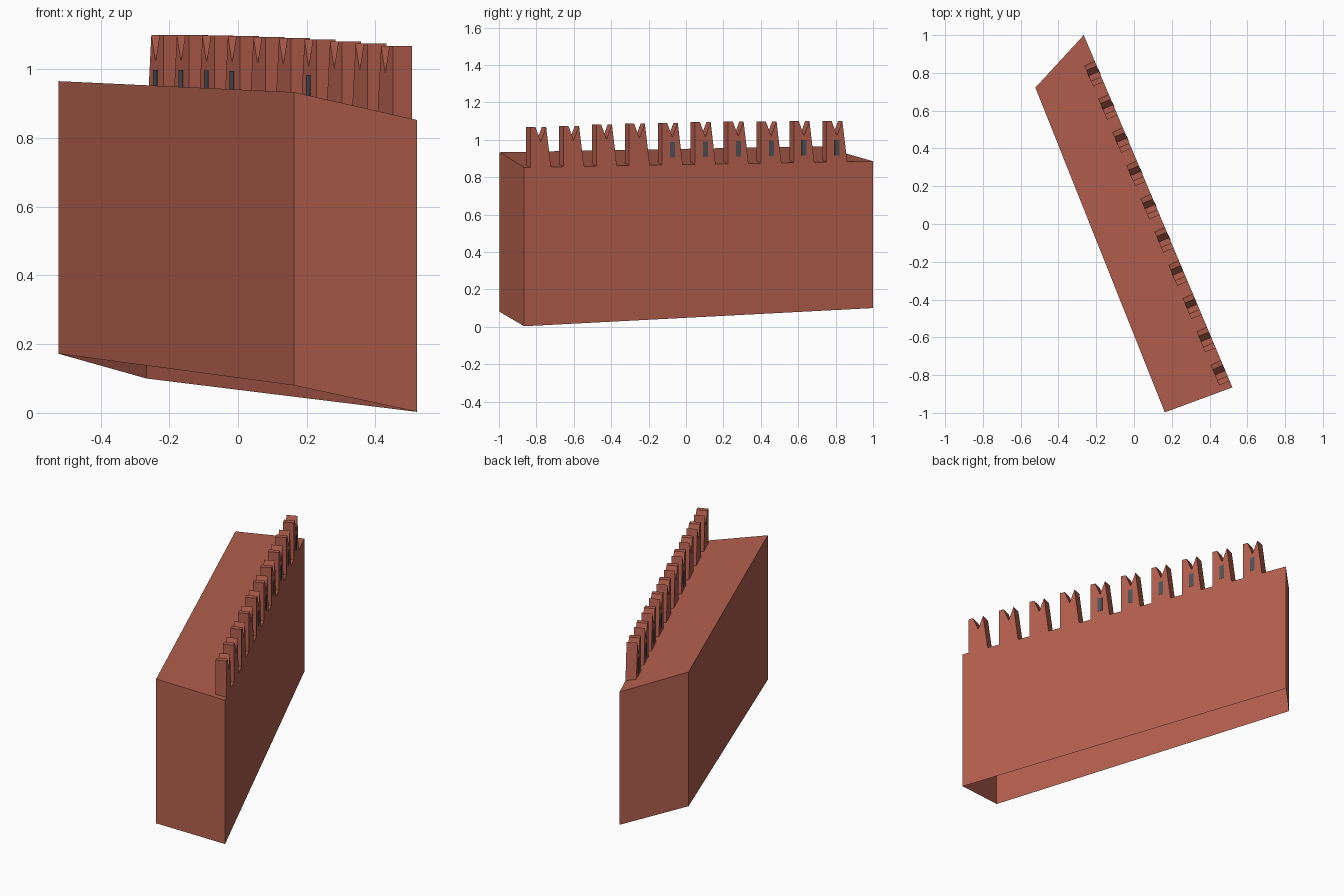
import bpy, bmesh
from mathutils import Vector

cube = bpy.data.objects.get("Cube")
if cube:
    bpy.data.objects.remove(cube, do_unlink=True)


def material(name, rgb):
    m = bpy.data.materials.new(name)
    m.use_nodes = True
    m.diffuse_color = (*rgb, 1)
    m.node_tree.nodes["Principled BSDF"].inputs["Base Color"].default_value = (*rgb, 1)
    return m


brick = material("red brick", (0.45, 0.115, 0.075))
slate = material("dark slate", (0.08, 0.085, 0.10))


def finish(name, bm, mat):
    me = bpy.data.meshes.new(name)
    bm.to_mesh(me)
    bm.free()
    me.materials.append(mat)
    ob = bpy.data.objects.new(name, me)
    bpy.context.collection.objects.link(ob)
    return ob


# Wall body: four corners as x, y, bottom, top; open underneath
corners = [(-0.522, 0.722, 0.172, 0.965), (0.163, -0.997, 0.08, 0.933),
           (0.521, -0.865, 0.003, 0.852), (-0.266, 1.0, 0.10, 0.885)]
bm = bmesh.new()
low = [bm.verts.new((x, y, b)) for x, y, b, t in corners]
high = [bm.verts.new((x, y, t)) for x, y, b, t in corners]
for i in range(4):
    j = (i + 1) % 4
    bm.faces.new((low[i], low[j], high[j], high[i]))
bm.faces.new(high)
finish("wall_body", bm, brick)

# Frame of the outer wall edge: along it, and straight out of it
start = Vector((-0.266, 1.0, 0))
edge = Vector((0.521, -0.865, 0)) - start
along = edge.normalized()
out = Vector((-along.y, along.x, 0))


def prism(name, outline, near, far, mat):
    """Extrude an (along, height) outline from depth near to depth far."""
    bm = bmesh.new()
    face = bm.faces.new([bm.verts.new(start + along * s + out * near + Vector((0, 0, z)))
                         for s, z in outline])
    side = bmesh.ops.extrude_face_region(bm, geom=[face])["geom"]
    verts = [v for v in side if isinstance(v, bmesh.types.BMVert)]
    bmesh.ops.translate(bm, verts=verts, vec=out * (far - near))
    bmesh.ops.recalc_face_normals(bm, faces=bm.faces)
    return finish(name, bm, mat)


# Swallow-tailed merlons with narrow arrow slits
thick, length, pitch, notch = 0.06, 0.12, 0.191, 0.031
for k in range(10):
    s0 = 0.149 + pitch * k
    s1, mid = s0 + length, s0 + length / 2
    top = 1.10 - 0.0004 * k * k
    base = 0.885 - 0.033 * s1 / edge.length - 0.004
    prism(f"merlon_{k + 1}",
          [(s0, base), (s1, base), (s1, top), (mid + notch, top),
           (mid, top - 0.078), (mid - notch, top)], -thick, 0, brick)
    slit = [(mid - 0.014, top - 0.185), (mid + 0.014, top - 0.185),
            (mid + 0.014, top - 0.102), (mid - 0.014, top - 0.102)]
    if k < 6:
        prism(f"outer_slit_{k + 1}", slit, -0.002, 0.002, slate)
    if k < 4 or k == 6:
        prism(f"inner_slit_{k + 1}", slit, -thick - 0.002, -thick + 0.002, slate)
